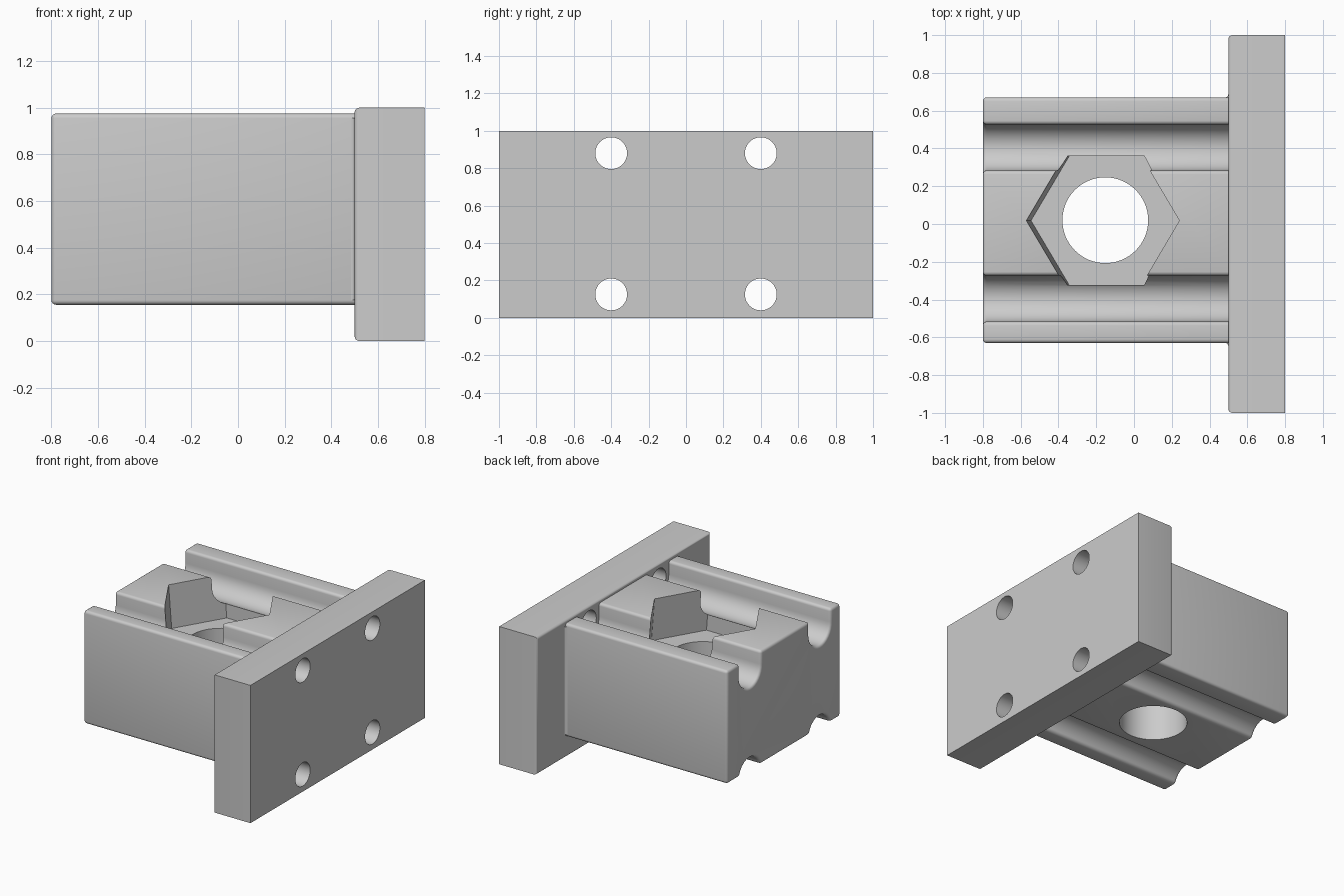
import bpy, bmesh
from math import sin, cos, pi, asin, radians

cube = bpy.data.objects.get("Cube")
if cube:
    bpy.data.objects.remove(cube, do_unlink=True)

grey = bpy.data.materials.new("plain grey")
grey.use_nodes = True
grey.diffuse_color = (0.6, 0.6, 0.6, 1)
grey.node_tree.nodes["Principled BSDF"].inputs["Base Color"].default_value = (0.6, 0.6, 0.6, 1)


def prism(name, ring_a, ring_b):
    """Solid between two matching rings of points."""
    bm = bmesh.new()
    a = [bm.verts.new(p) for p in ring_a]
    b = [bm.verts.new(p) for p in ring_b]
    bm.faces.new(a)
    bm.faces.new(b)
    n = len(a)
    for i in range(n):
        j = (i + 1) % n
        bm.faces.new((a[i], a[j], b[j], b[i]))
    bmesh.ops.recalc_face_normals(bm, faces=bm.faces)
    mesh = bpy.data.meshes.new(name)
    bm.to_mesh(mesh)
    bm.free()
    mesh.materials.append(grey)
    ob = bpy.data.objects.new(name, mesh)
    bpy.context.collection.objects.link(ob)
    return ob


def along_x(name, outline, x0, x1):
    return prism(name, [(x0, y, z) for y, z in outline], [(x1, y, z) for y, z in outline])


def arc(cy, cz, r, start, end, steps):
    return [(cy + r * cos(start + (end - start) * i / steps),
             cz + r * sin(start + (end - start) * i / steps)) for i in range(steps + 1)]


def circle(cy, cz, r, n=48):
    return arc(cy, cz, r, 0, 2 * pi, n)[:-1]


def cut(ob, cutter):
    cutter.hide_render = True
    mod = ob.modifiers.new("cut", "BOOLEAN")
    mod.operation = "DIFFERENCE"
    mod.solver = "EXACT"
    mod.object = cutter


def finish(ob, cutters=()):
    """Bake the modifiers, drop the cutters and shade smooth."""
    dg = bpy.context.evaluated_depsgraph_get()
    ob.data = bpy.data.meshes.new_from_object(ob.evaluated_get(dg))
    ob.modifiers.clear()
    for c in cutters:
        bpy.data.objects.remove(c, do_unlink=True)
    bpy.ops.object.select_all(action="DESELECT")
    ob.select_set(True)
    bpy.context.view_layer.objects.active = ob
    bpy.ops.object.shade_smooth_by_angle(angle=radians(30))


# Body: one grooved profile, deep channels on top and shallow ones below
BOTTOM, TOP = 0.155, 0.975
R, HIGH, LOW = 0.122, 0.88, 0.125
GROOVES = (-0.395, 0.405)
dip = asin((BOTTOM - LOW) / R)

outline = [(-0.63, TOP)]
for y in GROOVES:
    outline += [(y - R, TOP)] + arc(y, HIGH, R, pi, 2 * pi, 16) + [(y + R, TOP)]
outline += [(0.67, TOP), (0.67, BOTTOM)]
for y in reversed(GROOVES):
    outline += arc(y, LOW, R, dip, pi - dip, 10)
outline += [(-0.63, BOTTOM)]

body = along_x("grooved_body", outline, -0.8, 0.54)
bevel = body.modifiers.new("rounded edges", "BEVEL")
bevel.width = 0.02
bevel.segments = 4
bevel.limit_method = "ANGLE"
bevel.angle_limit = radians(40)
bevel.use_clamp_overlap = False

# Hexagonal nut pocket, leaning slightly, with a straight through hole
FLOOR = 0.665
LEAN = 0.08


def hexagon(z):
    x = -0.14 - LEAN * (z - FLOOR)
    return [(x + 0.405 * cos(i * pi / 3), 0.018 + 0.395 * sin(i * pi / 3), z) for i in range(6)]


pocket = prism("pocket_cutter", hexagon(FLOOR), hexagon(1.05))
ring = circle(-0.152, 0.02, 0.227, 64)
bore = prism("bore_cutter", [(x, y, -0.1) for x, y in ring], [(x, y, 1.1) for x, y in ring])
cut(body, pocket)
cut(body, bore)
finish(body, (pocket, bore))

# Mounting flange with its inner rim rounded
flange = along_x("mounting_flange", [(-1, 0), (1, 0), (1, 1), (-1, 1)], 0.5, 0.8)
bm = bmesh.new()
bm.from_mesh(flange.data)
rim = [e for e in bm.edges if all(v.co.x < 0.6 for v in e.verts)]
bmesh.ops.bevel(bm, geom=rim, offset=0.02, segments=4, profile=0.5, affect="EDGES")
bm.to_mesh(flange.data)
bm.free()

# Four bolt holes in line with the grooves
bolts = []
for y in (-0.4, 0.4):
    for z in (LOW, HIGH):
        bolt = along_x("bolt_cutter", circle(y, z, 0.085), 0.4, 0.9)
        cut(flange, bolt)
        bolts.append(bolt)
finish(flange, bolts)

# Small coves where the body sides meet the flange
for name, base, side in (("left_cove", 0.669, 1), ("right_cove", -0.629, -1)):
    cove = [(0.505, 0), (0.48, 0), (0.488, 0.002), (0.496, 0.008), (0.5, 0.018), (0.505, 0.018)]
    pts = [(x, base + side * d) for x, d in cove]
    finish(prism(name, [(x, y, 0.175) for x, y in pts], [(x, y, 0.955) for x, y in pts]))
